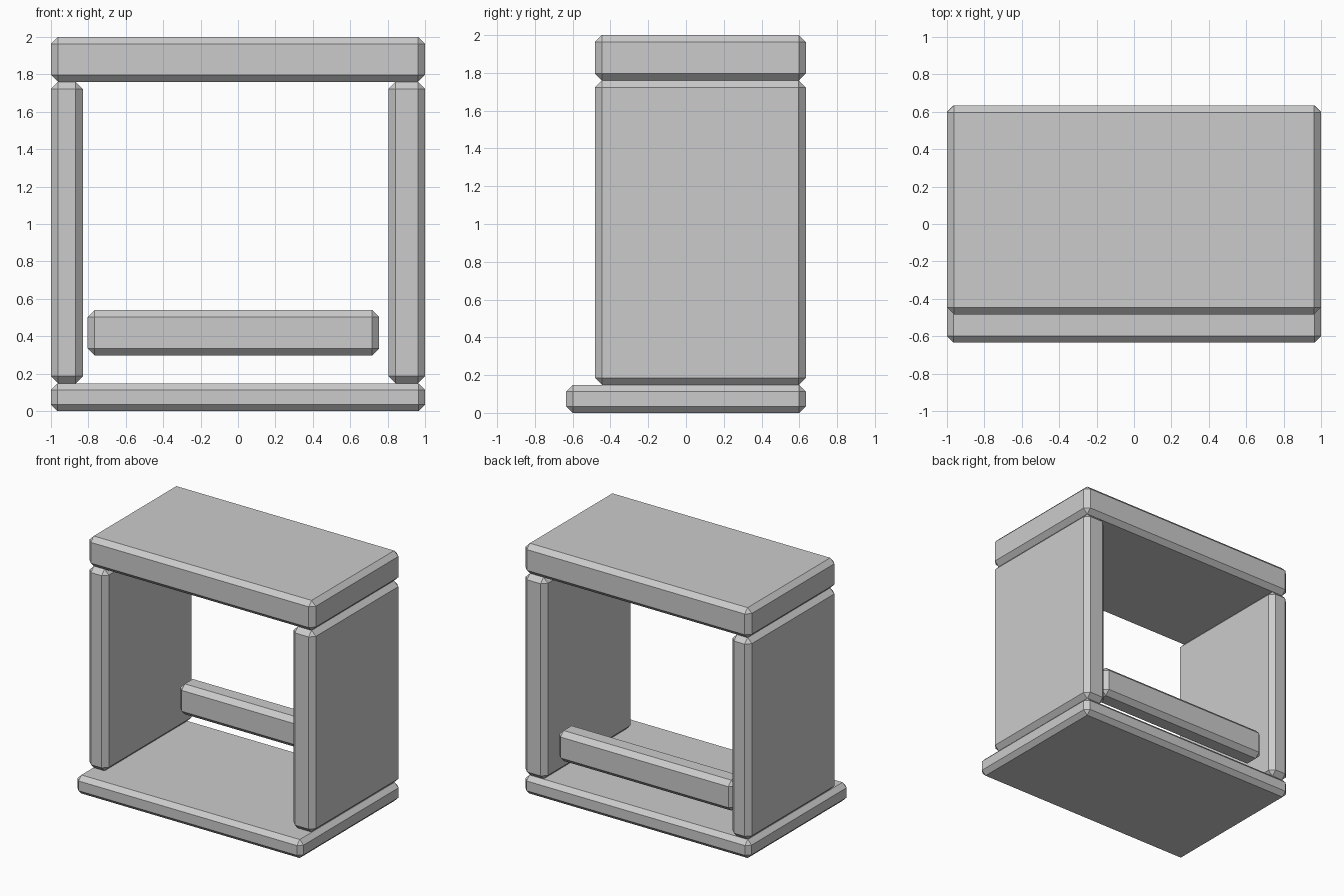
import bpy
import bmesh

if "Cube" in bpy.data.objects:
    bpy.data.objects.remove(bpy.data.objects["Cube"])


def chamfered_box(name, lo, hi, chamfer):
    """Flat-shaded box from corner lo to corner hi with single-step chamfers."""
    bm = bmesh.new()
    bmesh.ops.create_cube(bm, size=1.0)
    for v in bm.verts:
        v.co = [(a + b) / 2 + c * (b - a) for a, b, c in zip(lo, hi, v.co)]
    bmesh.ops.bevel(bm, geom=bm.edges[:], offset=chamfer, offset_type='OFFSET',
                    segments=1, profile=0.5, affect='EDGES')
    bmesh.ops.recalc_face_normals(bm, faces=bm.faces[:])
    mesh = bpy.data.meshes.new(name)
    bm.to_mesh(mesh)
    bm.free()
    obj = bpy.data.objects.new(name, mesh)
    bpy.context.collection.objects.link(obj)
    return obj


FRONT, BACK = -0.483, 0.634      # depth of the upper body
BASE_TOP, SIDE_TOP = 0.148, 1.76

# Base slab, protruding at the front
chamfered_box("base_slab", (-1, -0.634, 0), (1, BACK, BASE_TOP), 0.035)

# Side panels of slightly different thickness
for name, x0, x1 in (("left_panel", -1, -0.83), ("right_panel", 0.804, 1)):
    chamfered_box(name, (x0, FRONT, BASE_TOP), (x1, BACK, SIDE_TOP), 0.038)

# Thick top slab
chamfered_box("top_slab", (-1, FRONT, SIDE_TOP), (1, BACK, 2), 0.037)

# Low bar near the back
chamfered_box("back_bar", (-0.804, 0.383, 0.297), (0.755, 0.56, 0.54), 0.038)
